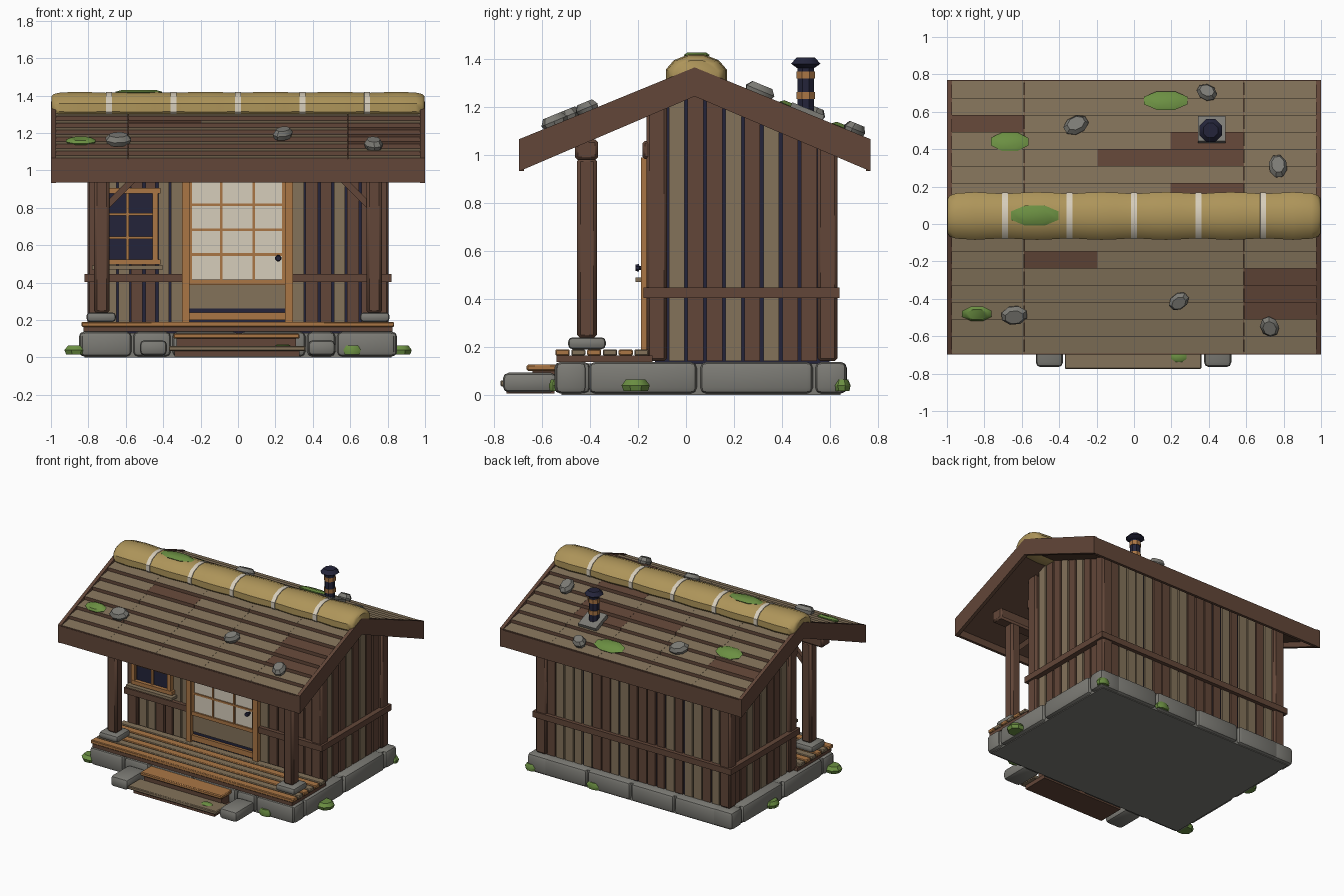
import bpy, bmesh, math, random
from mathutils import Matrix, Vector

if "Cube" in bpy.data.objects:
    bpy.data.objects.remove(bpy.data.objects["Cube"])

random.seed(4)


def material(name, hexcode):
    c = [int(hexcode[i:i + 2], 16) / 255 for i in (0, 2, 4)]
    c = [v / 12.92 if v < 0.04045 else ((v + 0.055) / 1.055) ** 2.4 for v in c]
    m = bpy.data.materials.new(name)
    m.diffuse_color = (*c, 1)
    m.use_nodes = True
    m.node_tree.nodes["Principled BSDF"].inputs["Base Color"].default_value = m.diffuse_color
    return m


BROWN = material("dark brown wood", "624638")
OLIVE = material("weathered wood", "83725A")
HONEY = material("honey wood", "AA7645")
CREAM = material("cream paper", "D6CDBB")
NAVY = material("dark navy", "23243A")
STONE = material("grey stone", "7C7B75")
MOSS = material("moss green", "6B8F42")
STRAW = material("straw", "AE955A")


def finish(name, bm, *mats):
    bmesh.ops.recalc_face_normals(bm, faces=bm.faces[:])
    me = bpy.data.meshes.new(name)
    bm.to_mesh(me)
    bm.free()
    for m in mats:
        me.materials.append(m)
    ob = bpy.data.objects.new(name, me)
    bpy.context.collection.objects.link(ob)
    return ob


def box(name, x0, x1, y0, y1, z0, z1, mat, bevel=0, seg=1):
    bm = bmesh.new()
    bmesh.ops.create_cube(bm, size=1)
    for v in bm.verts:
        v.co = Vector(((x0 + x1) / 2 + v.co.x * (x1 - x0), (y0 + y1) / 2 + v.co.y * (y1 - y0),
                       (z0 + z1) / 2 + v.co.z * (z1 - z0)))
    if bevel:
        bmesh.ops.bevel(bm, geom=bm.edges[:], offset=bevel, segments=seg, profile=0.5, affect='EDGES')
    return finish(name, bm, mat)


def prism(name, pts, x0, x1, mat, riser=None):
    """Extrude a y-z outline along x; upright faces may take a second material."""
    bm = bmesh.new()
    a, b = ([bm.verts.new((x, y, z)) for y, z in pts] for x in (x0, x1))
    bm.faces.new(a)
    bm.faces.new(b)
    for i in range(len(pts)):
        j = (i + 1) % len(pts)
        bm.faces.new((a[i], a[j], b[j], b[i]))
    if riser:
        bm.normal_update()
        for f in bm.faces:
            f.material_index = int(abs(f.normal.y) > 0.9)
        return finish(name, bm, mat, riser)
    return finish(name, bm, mat)


def loft(name, profile, n, mat, mtx):
    """Stack n-sided rings (height, radius) along local z."""
    bm = bmesh.new()
    rings = [[bm.verts.new(mtx @ Vector((r * math.cos(math.tau * (k + .5) / n), r * math.sin(math.tau * (k + .5) / n), t)))
              for k in range(n)] for t, r in profile]
    for a, b in zip(rings, rings[1:]):
        for k in range(n):
            bm.faces.new((a[k], a[(k + 1) % n], b[(k + 1) % n], b[k]))
    bm.faces.new(rings[0])
    bm.faces.new(rings[-1])
    return finish(name, bm, mat)


def lump(name, x, y, z, rx, ry, h, mat, tilt=0, spin=0):
    m = (Matrix.Translation((x, y, z)) @ Matrix.Rotation(tilt, 4, 'X') @ Matrix.Rotation(spin, 4, 'Z')
         @ Matrix.Diagonal((rx, ry, h, 1)))
    loft(name, [(0, .85), (.5, 1), (1, .7)], 8, mat, m)


RY, SLOPE = 0.036, 0.409


def roof_z(y):
    return 1.367 - SLOPE * abs(y - RY)


# --- foundation stones ---
box("foundation_core", -.82, .82, -.52, .645, 0, .13, STONE)
for s in (-1, 1):
    for y0, y1 in ((-.545, -.415), (-.405, .045), (.06, .53), (.54, .67)):
        a, b = sorted((s * .67, s * .85))
        box("side_stone", a, b, y0, y1, .005, .137, STONE, .025, 2)
for x0, x1 in ((-.84, -.57), (-.56, -.36), (-.35, 0), (.01, .36), (.37, .52), (.53, .84)):
    box("front_stone", x0, x1, -.55, -.4, .005, .137, STONE, .025, 2)
for i in range(4):
    x = -.72 + i * .36
    box("back_stone", x, x + .35, .5, .672, .005, .137, STONE, .025, 2)

# --- steps ---
for x in (-.525, .375):
    box("step_stone", x, x + .145, -.765, -.54, .01, .092, STONE, .025, 2)
box("lower_step", -.37, .36, -.775, -.63, .035, .06, OLIVE, .005)
box("lower_step_support", -.34, .33, -.75, -.55, .005, .035, BROWN)
box("upper_step", -.345, .33, -.665, -.535, .1, .127, HONEY, .006)
box("upper_step_support", -.33, .31, -.64, -.54, .035, .1, BROWN)

# --- porch deck ---
box("deck_frame", -.825, .825, -.54, -.14, .137, .163, BROWN)
for i in range(6):
    y = -.545 + i * .066
    box("deck_plank", -.837, .835, y, y + .059, .163, .19, (HONEY, OLIVE)[i % 2], .005)

# --- walls: dark core with boards ---
wall = [(-.13, .13), (.6, .13), (.6, roof_z(.6) - .06), (RY, 1.3), (-.13, roof_z(-.13) - .06)]
prism("wall_core", wall, -.76, .76, NAVY)
tints = (OLIVE, BROWN, BROWN, OLIVE, BROWN, OLIVE, BROWN, BROWN)
for s in (-1, 1):
    for i in range(8):
        y0 = -.072 + i * .079
        y1 = y0 + .066
        pts = [(y0, .14), (y1, .14), (y1, roof_z(y1) - .06), (y0, roof_z(y0) - .06)]
        prism("side_board", pts, *sorted((s * .75, s * .782)), tints[i])


def boards(name, x0, x1, n, y0, y1, top):
    w = (x1 - x0) / n
    for i in range(n):
        gap = random.uniform(.006, .016)
        box(name, x0 + i * w + gap, x0 + (i + 1) * w, y0, y1, .14, top,
            OLIVE if random.random() < .35 else BROWN)


boards("front_board_left", -.72, -.3, 6, -.15, -.12, 1.2)
boards("front_board_right", .28, .72, 6, -.15, -.12, 1.2)
box("front_board_top", -.3, .29, -.15, -.12, .98, 1.2, BROWN)
boards("back_board", -.72, .72, 19, .59, .615, 1.07)
for s in (-1, 1):
    a, b = sorted((s * .715, s * .805))
    box("front_corner_post", a, b, -.165, -.08, .14, 1.22, BROWN, .012)
    box("back_corner_post", a, b, .55, .632, .14, 1.07, BROWN, .012)
    a, b = sorted((s * .77, s * .82))
    box("side_rail", a, b, -.178, .642, .403, .447, BROWN)
box("back_rail", -.82, .82, .6, .642, .403, .447, BROWN)
box("front_rail_left", -.82, -.3, -.178, -.14, .403, .447, BROWN)
box("front_rail_right", .29, .82, -.178, -.14, .403, .447, BROWN)
box("wall_plate", -.8, .8, -.182, -.13, .985, 1.06, BROWN, .01)

# --- door ---
box("door_jamb_left", -.3, -.26, -.187, -.13, .19, .99, HONEY)
box("door_jamb_right", .25, .293, -.187, -.13, .19, .99, HONEY)
box("door_head", -.3, .293, -.186, -.13, .95, .99, HONEY)
box("door_backing", -.26, .25, -.155, -.13, .19, .95, NAVY)
box("door_paper", -.26, .25, -.163, -.155, .41, .95, CREAM)
box("door_panel", -.26, .25, -.163, -.155, .262, .39, OLIVE)
box("door_middle_rail", -.26, .25, -.175, -.155, .388, .415, HONEY)
box("door_bottom_rail", -.26, .25, -.175, -.155, .2, .24, HONEY)
for x in (-.252, -.09, .085, .243):
    box("door_mullion", x - .007, x + .007, -.171, -.16, .41, .95, HONEY)
for z in (.55, .683, .815):
    box("door_muntin", -.26, .25, -.17, -.16, z - .007, z + .007, HONEY)
loft("door_knob", [(0, .009), (.025, .009), (.026, .018), (.04, .014)], 8, NAVY,
     Matrix.Translation((.215, -.17, .53)) @ Matrix.Rotation(math.pi / 2, 4, 'X'))

# --- window ---
box("window_glass", -.73, -.45, -.16, -.14, .51, .885, NAVY)
for x in (-.742, -.443):
    box("window_stile", x - .014, x + .014, -.185, -.14, .5, .9, HONEY)
for z, h in ((.89, .015), (.51, .014)):
    box("window_rail", -.755, -.415, -.187, -.14, z - h, z + h, HONEY)
box("window_sill", -.78, -.4, -.21, -.14, .47, .49, OLIVE)
box("window_mullion", -.598, -.584, -.172, -.155, .51, .885, HONEY)
for z in (.64, .765):
    box("window_muntin", -.74, -.45, -.171, -.155, z - .007, z + .007, HONEY)

# --- porch posts, beam, braces ---
box("porch_beam", -.87, .87, -.463, -.367, .98, 1.065, BROWN, .012)
for s in (-1, 1):
    a, b = sorted((s * .687, s * .77))
    box("porch_post", a, b, -.455, -.372, .235, .99, BROWN, .015)
    a, b = sorted((s * .653, s * .81))
    box("post_foot_stone", a, b, -.492, -.335, .19, .24, STONE, .018, 2)
    brace = box("porch_brace", -.13, .13, -.015, .015, -.017, .017, BROWN)
    brace.matrix_world = Matrix.Translation((s * .61, -.413, .9)) @ Matrix.Rotation(s * math.pi / 4, 4, 'Y')

# --- roof ---
barge = [(-.697, 1.067), (RY, 1.367), (.771, 1.067), (.771, .933), (RY, 1.246), (-.697, .933)]
deck = [(-.69, roof_z(-.69) - .03), (RY, 1.337), (.765, roof_z(.765) - .03),
        (.765, roof_z(.765) - .09), (RY, 1.277), (-.69, roof_z(-.69) - .09)]
prism("roof_deck", deck, -.98, .98, BROWN)
for x in (-1, .974):
    prism("barge_board", barge, x, x + .026, BROWN)
box("front_fascia", -.98, .98, -.697, -.677, .935, 1.06, BROWN)
box("back_fascia", -.98, .98, .751, .771, .935, 1.06, BROWN)
patches = {-1: ((2, 1), (3, 4), (4, 4), (5, 4)), 1: ((5, 0), (4, 3), (3, 2), (3, 3), (1, 3))}
for s in (-1, 1):
    for row in range(8):
        yu, yl = RY + s * row * .0912, RY + s * (row + 1) * .0912
        pts = [(yl, roof_z(yl) - .002), (yl, roof_z(yl) - .034), (yu, roof_z(yu) - .05), (yu, roof_z(yu) - .026)]
        for k in range(5):
            x = -.977 + k * .391
            prism("roof_plank", pts, x, x + .39, BROWN if (row, k) in patches[s] else OLIVE, BROWN)

# --- straw ridge roll with ties ---
ties = (-.69, -.345, 0, .345, .69)
along = Matrix.Translation((0, .043, 1.335)) @ Matrix.Rotation(math.pi / 2, 4, 'Y') @ Matrix.Diagonal((.088, .132, 1, 1))
rings = [(-.997, .72), (-.985, .86), (-.95, .95), (-.85, 1.0), (-.69, .93)]
for t in ties[:-1]:
    rings += [(t + .1, .98), (t + .172, 1), (t + .245, .98), (t + .345, .93)]
rings += [(.85, 1.0), (.95, .95), (.985, .86), (.997, .72)]
loft("straw_ridge", rings, 12, STRAW, along)
for t in ties:
    loft("ridge_tie", [(t - .016, .93), (t - .015, .975), (t + .015, .975), (t + .016, .93)], 12, CREAM, along)

# --- stove pipe ---
pipe = Matrix.Translation((.41, .5, 0))
base = box("pipe_base", -.073, .073, -.073, .073, -.015, .015, STONE)
base.matrix_world = Matrix.Translation((.415, .505, 1.18)) @ Matrix.Rotation(-.388, 4, 'X')
loft("stove_pipe", [(1.13, .037), (1.375, .037)], 8, NAVY, pipe)
for z in (1.235, 1.32):
    loft("pipe_band", [(z, .041), (z + .03, .041)], 8, HONEY, pipe)
loft("pipe_cap", [(1.365, .04), (1.382, .066), (1.408, .042)], 8, NAVY, pipe)

# --- roof stones and moss ---
for x, y, rx, ry, spin in ((.39, .695, .058, .045, -.5), (-.31, .52, .072, .052, .5), (.77, .3, .05, .068, .1),
                           (.24, -.405, .06, .045, .7), (-.64, -.48, .073, .055, .1), (.725, -.54, .05, .06, .4)):
    lump("roof_stone", x, y, roof_z(y) - .012, rx, ry, .05, STONE, -.388 if y > RY else .388, spin)
for x, y, rx, ry in ((.17, .655, .125, .058), (-.665, .435, .108, .058), (-.84, -.475, .085, .045)):
    lump("roof_moss", x, y, roof_z(y) - .012, rx, ry, .026, MOSS, -.388 if y > RY else .388)
lump("ridge_moss", -.53, .045, 1.408, .138, .058, .022, MOSS)
lump("step_moss", .24, -.71, .055, .045, .03, .015, MOSS)
for x, y, rx, ry in ((-.865, -.5, .068, .06), (.87, -.21, .064, .064), (.61, -.545, .05, .03), (.3, .655, .06, .035),
                     (-.85, .2, .05, .06), (.82, .65, .05, .04)):
    lump("ground_moss", x, y, .015, rx, ry, .048, MOSS)

# --- shading ---
for ob in bpy.context.collection.objects:
    ob.select_set(True)
    bpy.context.view_layer.objects.active = ob
bpy.ops.object.shade_smooth_by_angle(angle=math.radians(38))
